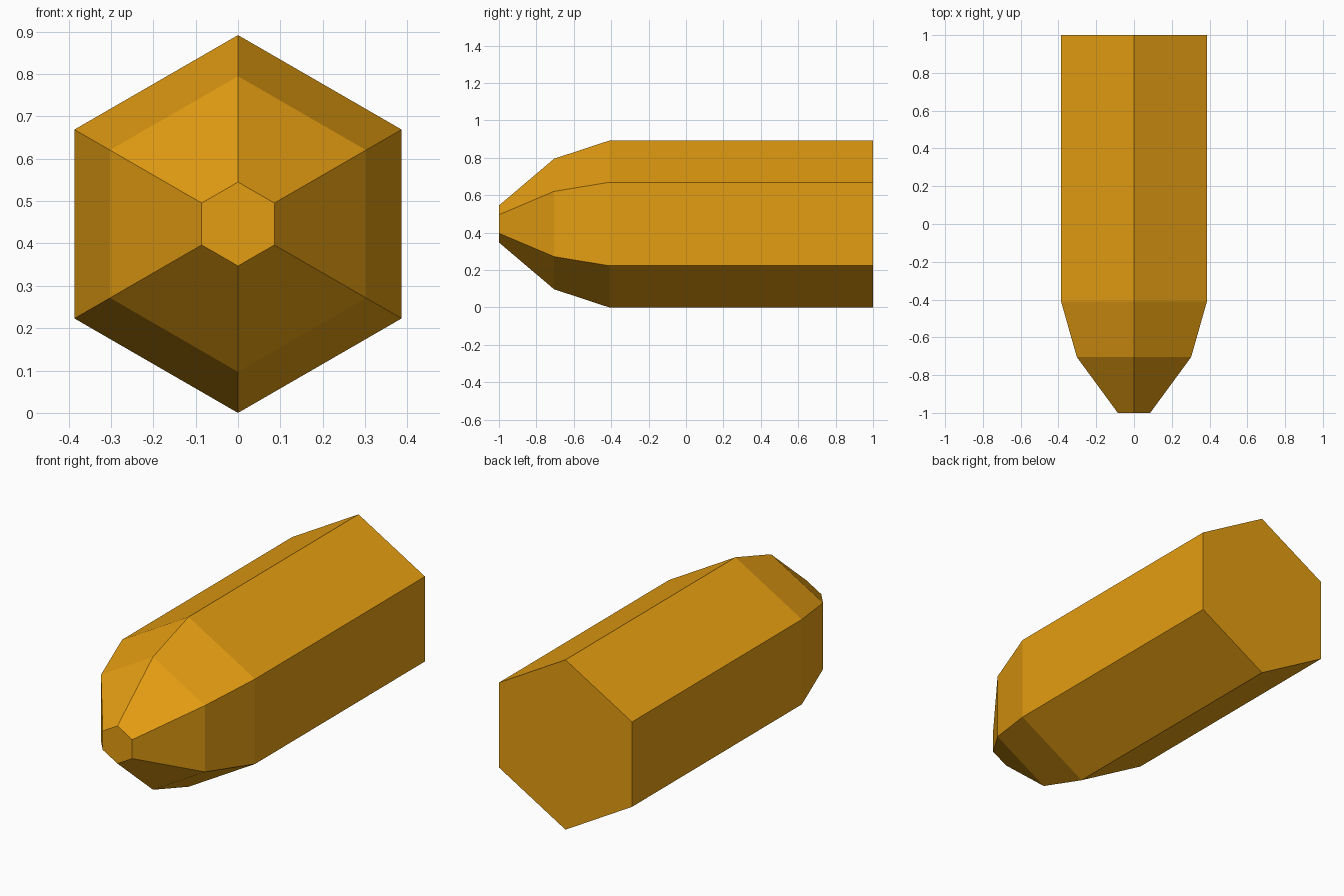
import bpy, bmesh, math

if "Cube" in bpy.data.objects:
    bpy.data.objects.remove(bpy.data.objects["Cube"])

# Single amber colour
amber = bpy.data.materials.new("amber")
amber.diffuse_color = (0.78, 0.34, 0.006, 1.0)
amber.use_nodes = True
amber.node_tree.nodes["Principled BSDF"].inputs["Base Color"].default_value = amber.diffuse_color

# Hexagonal cross-sections along y: (y, radius), tapered nose at the front
SIDES, CENTRE_Z = 6, 0.446
SECTIONS = [(-1.0, 0.099), (-0.705, 0.349), (-0.41, 0.446), (1.0, 0.446)]

bm = bmesh.new()
rings = []
for y, r in SECTIONS:
    angles = [math.pi / 2 + i * math.tau / SIDES for i in range(SIDES)]
    rings.append([bm.verts.new((r * math.cos(a), y, CENTRE_Z + r * math.sin(a))) for a in angles])

# Side walls between neighbouring sections
for a, b in zip(rings, rings[1:]):
    for i in range(SIDES):
        j = (i + 1) % SIDES
        bm.faces.new((a[i], a[j], b[j], b[i]))

# Flat tip and flat rear end
bm.faces.new(rings[0])
bm.faces.new(rings[-1])
bmesh.ops.recalc_face_normals(bm, faces=bm.faces)

mesh = bpy.data.meshes.new("tapered_hex_body")
bm.to_mesh(mesh)
bm.free()
mesh.materials.append(amber)
body = bpy.data.objects.new("tapered_hex_body", mesh)
bpy.context.collection.objects.link(body)
